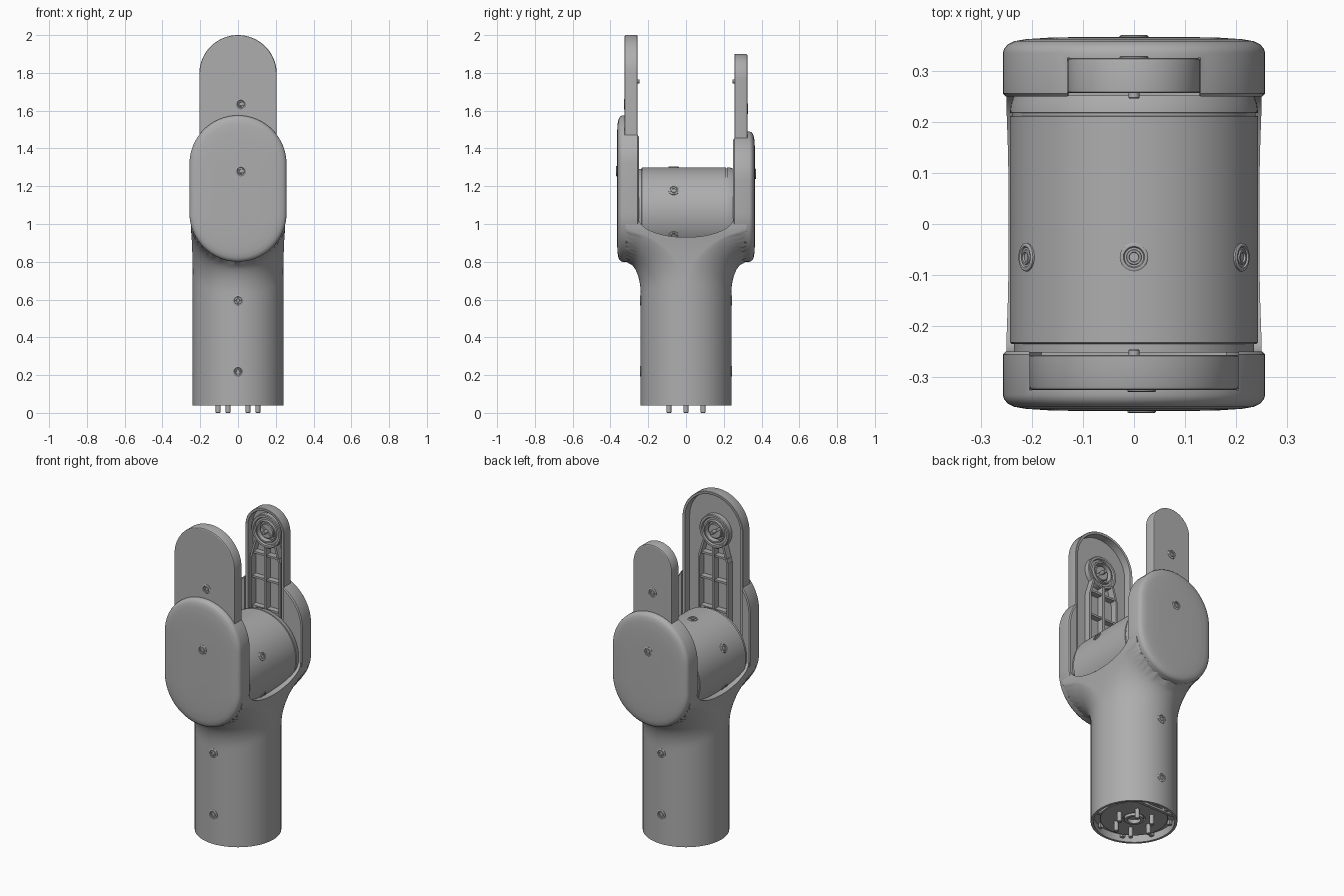
import bpy, bmesh
from math import sin, cos, pi, hypot, sqrt, copysign, radians
from mathutils import Vector, Matrix

if "Cube" in bpy.data.objects:
    bpy.data.objects.remove(bpy.data.objects["Cube"])

grey = bpy.data.materials.new("satin grey")
grey.use_nodes = True
grey.diffuse_color = (0.42, 0.42, 0.42, 1)
grey.node_tree.nodes["Principled BSDF"].inputs["Base Color"].default_value = grey.diffuse_color

PIVOT = 1.057          # height of the joint axis
SIDES = (("front", -1), ("back", 1))


def finish(name, bm):
    bmesh.ops.recalc_face_normals(bm, faces=bm.faces)
    mesh = bpy.data.meshes.new(name)
    bm.to_mesh(mesh)
    bm.free()
    mesh.materials.append(grey)
    ob = bpy.data.objects.new(name, mesh)
    bpy.context.collection.objects.link(ob)
    return ob


def loft(name, rings):
    """Skin closed rings of points and cap both ends."""
    bm = bmesh.new()
    loops = [[bm.verts.new(p) for p in ring] for ring in rings]
    n = len(loops[0])
    for a, b in zip(loops, loops[1:]):
        for i in range(n):
            j = (i + 1) % n
            bm.faces.new((a[i], a[j], b[j], b[i]))
    bm.faces.new(loops[0])
    bm.faces.new(loops[-1])
    return finish(name, bm)


def lathe(name, profile, centre, axis, segs=24):
    """Revolve (radius, height) pairs around an axis."""
    turn = Vector(axis).to_track_quat('Z', 'Y')
    return loft(name, [[Vector(centre) + turn @ Vector((r * cos(2 * pi * i / segs),
                        r * sin(2 * pi * i / segs), h)) for i in range(segs)]
                       for r, h in profile])


def stadium(name, half, low, high, layers, side):
    """Upright plate with round ends, lofted through (depth, inset) layers."""
    rings = []
    for depth, inset in layers:
        r, ring = half - inset, []
        for base, start in ((high - half, 0), (low + half, pi)):
            for i in range(33):
                a = start + pi * i / 32
                ring.append((r * cos(a), side * depth, base + r * sin(a)))
        rings.append(ring)
    return loft(name, rings)


def box(name, centre, size, tilt=0):
    bm = bmesh.new()
    bmesh.ops.create_cube(bm, size=1, matrix=Matrix.Translation(centre)
                          @ Matrix.Rotation(tilt, 4, 'Y') @ Matrix.Diagonal((*size, 1)))
    return finish(name, bm)


def cut(ob, cutter):
    cutter.hide_render = True
    mod = ob.modifiers.new("cut", 'BOOLEAN')
    mod.operation, mod.solver, mod.object = 'DIFFERENCE', 'EXACT', cutter
    bpy.context.view_layer.objects.active = ob
    bpy.ops.object.modifier_apply(modifier=mod.name)
    bpy.data.objects.remove(cutter)


def screw(name, centre, axis):
    lathe(name, [(.028, -.01), (.028, .002), (.025, .004), (.021, .004), (.019, .001),
                 (.015, .001), (.014, .004), (.010, .004), (.009, 0)], centre, axis)


def body_ring(radius, z, n=96):
    """Tube section that flares into the two cheeks with a round fillet."""
    ring = []
    for i in range(n):
        a = 2 * pi * (i + .5) / n
        x, y = radius * cos(a), radius * sin(a)
        gap = max(0, hypot(x, z - PIVOT) - .257) if z < PIVOT else 0
        t = min(gap / .17, 1)
        w = 1 - sqrt(1 - (1 - t) ** 2)
        ring.append((x * (1 + .04 * w), y * (1 - w) + copysign(.32, y) * w, z))
    return ring


# Tube and fork root, with a hollow foot and a saddle cut for the barrel
sections = [(.225, .085), (.225, .04), (.24, .04)]
sections += [(.24, .62 + .02 * i) for i in range(23)]
body = loft("fork_body", [body_ring(r, z) for r, z in sections])
saddle = [(.25 * cos(a), 1.03 + .10 * sin(a)) for a in (pi + pi * i / 32 for i in range(33))]
saddle += [(.25, 1.4), (-.25, 1.4)]
cut(body, loft("saddle_cutter", [[(x, y, z) for y, z in saddle] for x in (-.4, .4)]))

# Pivot barrel between the cheeks
lathe("pivot_barrel", [(.235, -.252), (.235, -.235), (.239, -.235), (.243, -.232), (.243, .211),
                       (.238, .212), (.238, .217), (.243, .218), (.241, .235), (.235, .252)],
      (0, 0, PIVOT), (0, 1, 0), 96)
for i in range(6):
    a = i * pi / 3
    d = Vector((sin(a), 0, cos(a)))
    screw("barrel_screw", Vector((0, -.065, PIVOT)) + d * .243, d)

for word, s in SIDES:
    front = s < 0
    cheek_top = 1.575 if front else 1.49
    half, top = (.205, 2.0) if front else (.13, 1.9)

    # Domed cheek with a slot for the lever
    cheek = stadium(word + "_cheek", .257, .80, cheek_top,
                    [(.25, .006), (.256, 0), (.335, 0), (.344, .003), (.352, .010), (.358, .022),
                     (.362, .045), (.365, .09), (.3665, .16)], s)
    cut(cheek, stadium("slot_cutter", half, .95, top, [(.2, 0), (.325, 0)], s))

    # Hollow lever plate, open toward the middle
    stadium(word + "_lever", half, .95, top,
            [(.303, .018), (.258, .016), (.257, .014), (.257, .002), (.259, 0),
             (.318, 0), (.323, .002), (.3255, .006)], s)

    # Lever bearing ring, slotted pivot knob and locating pin
    hub = (0, s * .31, 1.755)
    inward = (0, -s, 0)
    lathe(word + "_bearing_ring", [(.100, 0), (.100, .036), (.096, .040), (.084, .040), (.080, .030),
                                   (.068, .030), (.066, .044), (.058, .044), (.056, .012)],
          hub, inward, 48)
    knob = lathe(word + "_pivot_knob", [(.045, 0), (.045, .030), (.041, .034)], hub, inward, 32)
    cut(knob, box("knob_slot_cutter", (0, s * .276, 1.755), (.12, .016, .014), radians(35)))
    lathe(word + "_pivot_pin", [(.011, 0), (.011, .062), (.009, .064)], hub, inward, 16)

    # Rib frame below the bearing
    rib_y = s * .284
    for x in (-1, 1):
        box(word + "_side_rib", (x * .096, rib_y, 1.36), (.012, .046, .46))
        box(word + "_shoulder_rib", (x * .081, rib_y, 1.637), (.012, .046, .11), -x * radians(16))
    box(word + "_centre_rib", (0, rib_y, 1.38), (.016, .046, .56))
    for z in (1.28, 1.46, 1.61):
        box(word + "_cross_rib", (0, s * .287, z), (.19, .038, .012))

    # Fixing screws on the outer faces
    shift = .015 if front else 0
    screw(word + "_lever_screw", (shift, s * .3255, 1.635 if front else 1.61), (0, s, 0))
    screw(word + "_cheek_screw", (shift, s * .3663, 1.28 if front else 1.265), (0, s, 0))
    for z in (.22, .595):
        screw(word + "_tube_screw", (0, s * .2395, z), (0, s, 0))

# Connector in the foot
down = (0, 0, -1)
lathe("connector_plate", [(.19, 0), (.19, .022), (.186, .025), (.062, .025), (.060, .012)],
      (0, 0, .086), down, 48)
lathe("connector_hub", [(.052, 0), (.052, .034), (.036, .034), (.034, .010)], (0, 0, .086), down, 32)
box("connector_bar", (0, .172, .068), (.27, .018, .036))
for i in range(6):
    a = i * pi / 3
    lathe("connector_pin", [(.013, 0), (.013, .083), (.010, .086)],
          (.105 * cos(a), .105 * sin(a), .086), down, 16)
for i in range(8):
    a = i * pi / 4 + pi / 8
    box("foot_tab", (.207 * cos(a), .207 * sin(a), .072), (.02, .02, .03))

# Smooth rounded surfaces, keep hard edges crisp
for ob in bpy.context.scene.objects:
    ob.select_set(ob.type == 'MESH')
bpy.context.view_layer.objects.active = body
bpy.ops.object.shade_smooth_by_angle(angle=radians(32))
